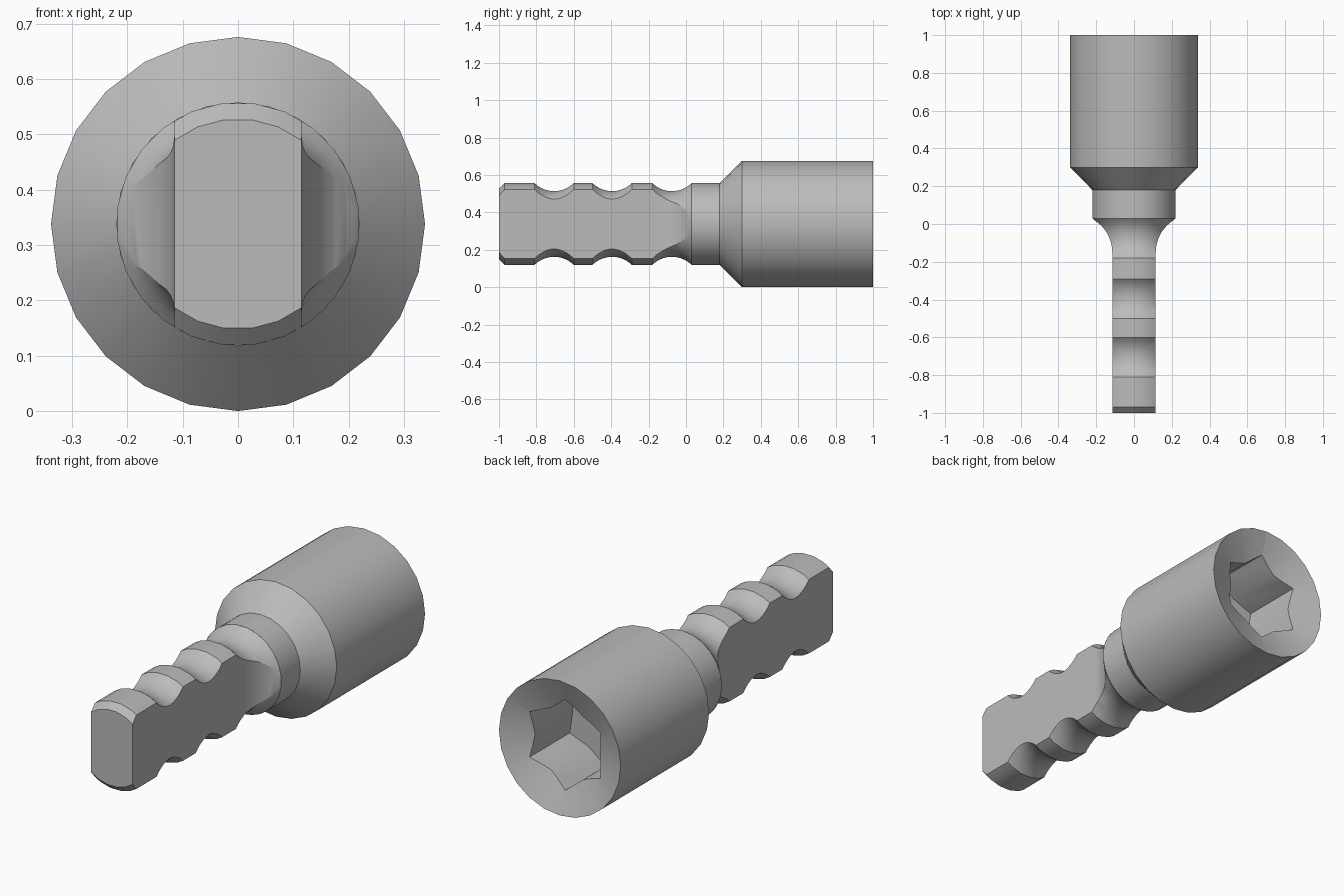
import bpy, bmesh
from math import sin, cos, pi, radians, hypot, asin
from mathutils import Vector

if "Cube" in bpy.data.objects:
    bpy.data.objects.remove(bpy.data.objects["Cube"])

AXIS_Z = 0.338
SIDES = 24

steel = bpy.data.materials.new("grey steel")
steel.use_nodes = True
colour = (0.5, 0.5, 0.5, 1)
steel.diffuse_color = colour
steel.node_tree.nodes["Principled BSDF"].inputs["Base Color"].default_value = colour


def finish(bm, name):
    bmesh.ops.recalc_face_normals(bm, faces=bm.faces)
    mesh = bpy.data.meshes.new(name)
    bm.to_mesh(mesh)
    bm.free()
    mesh.materials.append(steel)
    ob = bpy.data.objects.new(name, mesh)
    bpy.context.collection.objects.link(ob)
    return ob


def lathe(name, profile, offset=0.0):
    """Closed solid turned about the y axis from (y, radius) points."""
    bm = bmesh.new()
    rings = []
    for y, r in profile:
        angles = [2 * pi * (i + offset) / SIDES for i in range(SIDES)]
        rings.append([bm.verts.new((r * cos(a), y, AXIS_Z + r * sin(a))) for a in angles])
    for a, b in zip(rings, rings[1:]):
        for i in range(SIDES):
            j = (i + 1) % SIDES
            bm.faces.new((a[i], a[j], b[j], b[i]))
    bm.faces.new(rings[0])
    bm.faces.new(rings[-1])
    return finish(bm, name)


def prism(name, outline, direction):
    bm = bmesh.new()
    face = bm.faces.new([bm.verts.new(p) for p in outline])
    grown = bmesh.ops.extrude_face_region(bm, geom=[face], use_keep_orig=True)
    moved = [v for v in grown["geom"] if isinstance(v, bmesh.types.BMVert)]
    bmesh.ops.translate(bm, verts=moved, vec=Vector(direction))
    return finish(bm, name)


def activate(ob):
    bpy.ops.object.select_all(action="DESELECT")
    ob.select_set(True)
    bpy.context.view_layer.objects.active = ob


def cut(ob, cutter):
    cutter.hide_render = True
    mod = ob.modifiers.new("cut", "BOOLEAN")
    mod.operation = "DIFFERENCE"
    mod.solver = "EXACT"
    mod.object = cutter
    activate(ob)
    bpy.ops.object.modifier_apply(modifier=mod.name)
    bpy.data.objects.remove(cutter)


def groove(start, width=0.21, depth=0.043, radius=0.22, steps=10):
    """Round-bottomed groove as (y, radius) points."""
    half = width / 2
    big = (half ** 2 + depth ** 2) / (2 * depth)
    sweep = asin(half / big)
    points = []
    for i in range(steps + 1):
        a = sweep * (2 * i / steps - 1)
        points.append((start + half + big * sin(a),
                       radius + big - depth - big * cos(a)))
    return points


# Shank: chamfered tip, three turned grooves, plug into the collar
profile = [(-1, 0.19), (-0.97, 0.22)]
for start in (-0.81, -0.5, -0.18):
    profile += groove(start)
profile += [(0.031, 0.2), (0.1, 0.2)]
shank = lathe("grooved_shank", profile, 0.5)

# Flats on both sides of the shank, flaring out to the collar
FLAT, FLARE, FLARE_Y = 0.115, 0.2, -0.15
for side in (-1, 1):
    outline = [(FLAT, -1.2)]
    for i in range(11):
        a = radians(7.5 * i)
        outline.append((FLAT + FLARE * (1 - cos(a)), FLARE_Y + FLARE * sin(a)))
    outline += [(0.6, outline[-1][1]), (0.6, -1.2)]
    cutter = prism("flat_cutter", [(side * x, y, -0.2) for x, y in outline], (0, 0, 1.2))
    cut(shank, cutter)

# Socket: collar, cone, barrel and dished mouth
socket = lathe("socket_body", [(0.03, 0.22), (0.18, 0.22), (0.3, 0.338),
                               (1, 0.338), (0.928, 0.15)])

# Six-pointed recess with walls bent inwards
star = []
for i in range(12):
    r = 0.18 if i % 2 == 0 else 0.228
    a = radians(30 * i)
    star.append((r * cos(a), 0.64, AXIS_Z + r * sin(a)))
cut(socket, prism("recess_cutter", star, (0, 0.6, 0)))

for ob in (shank, socket):
    activate(ob)
    bpy.ops.object.shade_smooth_by_angle(angle=radians(25))
